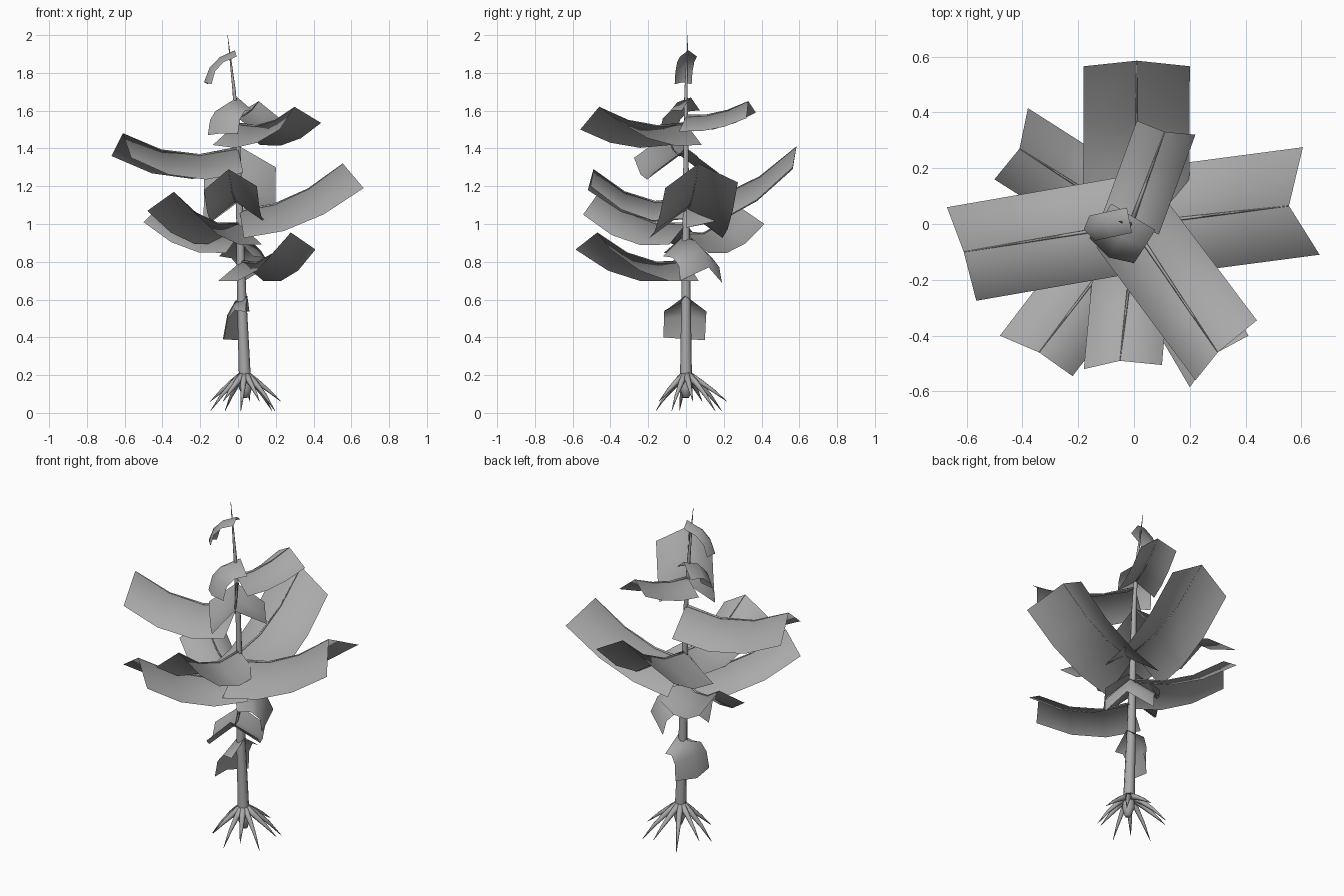
import bpy, bmesh, math
from mathutils import Vector

cube = bpy.data.objects.get("Cube")
if cube:
    bpy.data.objects.remove(cube, do_unlink=True)

grey = bpy.data.materials.new("plain grey")
grey.use_nodes = True
colour = (0.4, 0.4, 0.4, 1)
grey.diffuse_color = colour
grey.node_tree.nodes["Principled BSDF"].inputs["Base Color"].default_value = colour


def finish(name, bm):
    """Turn a bmesh into a smooth shaded object."""
    for face in bm.faces:
        face.smooth = True
    mesh = bpy.data.meshes.new(name)
    bm.to_mesh(mesh)
    bm.free()
    mesh.materials.append(grey)
    obj = bpy.data.objects.new(name, mesh)
    bpy.context.collection.objects.link(obj)
    return obj


def add_tube(bm, path, radii, sides=6):
    """Sweep a tapering ring along a path and cap the ends."""
    path = [Vector(p) for p in path]
    rings = []
    for i, (p, r) in enumerate(zip(path, radii)):
        tangent = path[min(i + 1, len(path) - 1)] - path[max(i - 1, 0)]
        turn = tangent.to_track_quat('Z', 'Y')
        rings.append([bm.verts.new(p + turn @ Vector((r * math.cos(a), r * math.sin(a), 0)))
                      for a in (math.tau * k / sides for k in range(sides))])
    for low, high in zip(rings, rings[1:]):
        for k in range(sides):
            n = (k + 1) % sides
            bm.faces.new((low[k], low[n], high[n], high[k]))
    bm.faces.new(rings[0][::-1])
    bm.faces.new(rings[-1])


def bezier(a, b, c, t):
    return a * (1 - t) ** 2 + b * 2 * t * (1 - t) + c * t * t


# Stem with the swollen taproot at its foot
stem_path = [(0.045, 0, 0.08), (0.04, 0, 0.13), (0.035, 0, 0.22), (0.02, 0, 0.6), (0.01, 0, 1.0),
             (0, 0, 1.4), (-0.02, 0, 1.7), (-0.055, 0.01, 2.0)]
bm = bmesh.new()
add_tube(bm, stem_path, [0.016, 0.034, 0.031, 0.025, 0.019, 0.013, 0.009, 0.001], 8)
finish("stem", bm)


def stem_point(z):
    for p, q in zip(stem_path, stem_path[1:]):
        if p[2] <= z <= q[2]:
            return Vector(p).lerp(Vector(q), (z - p[2]) / (q[2] - p[2]))


# Roots fanning out around the foot, longest at the back
ROOTS = 10
for i in range(ROOTS):
    angle = math.tau * (i + 0.3) / ROOTS
    out = Vector((math.cos(angle), math.sin(angle), 0))
    reach = 0.19 + 0.03 * math.sin(angle)
    start = stem_point(0.21)
    end = start + out * reach + Vector((0, 0, -0.15 - 0.05 * (i % 2)))
    middle = start + out * reach * 0.5 + Vector((0, 0, -0.06))
    path = [bezier(start, middle, end, t / 3) for t in range(4)]
    bm = bmesh.new()
    add_tube(bm, path, [0.022, 0.016, 0.01, 0.001])
    finish(f"root_{i + 1}", bm)


def leaf(name, base, bend, bend_z, tip, left, right, steps=3):
    """Roof-folded blade along a curved midrib; returns the midrib points."""
    tip, left, right = Vector(tip), Vector(left), Vector(right)
    control = base.lerp(tip, bend)
    control.z = bend_z
    out = Vector((tip.x - base.x, tip.y - base.y, 0)).normalized()
    side = Vector((-out.y, out.x, 0))
    half = (left - right).dot(side) / 2
    drop = Vector((0, 0, -half * 0.74))
    bm = bmesh.new()
    rows, ridge = [], []
    for i in range(steps + 1):
        t = i / steps
        mid = bezier(base, control, tip, t)
        to_left = (drop + side * half).lerp(left - tip, t)
        to_right = (drop - side * half).lerp(right - tip, t)
        ridge.append(mid)
        rows.append([bm.verts.new(p) for p in (mid + to_left, mid, mid + to_right)])
    for a, b in zip(rows, rows[1:]):
        for k in range(2):
            bm.faces.new((a[k], a[k + 1], b[k + 1], b[k]))
    finish(name, bm)
    return ridge


# Large rising leaves: the midrib sags halfway out and carries a thin rib
RISING = {
    "back_leaf": (1.12, 1.12, (0.01, 0.585, 1.41), (-0.18, 0.565, 1.29), (0.2, 0.565, 1.3)),
    "right_side_leaf": (1.4, 1.3, (-0.61, -0.1, 1.48), (-0.565, -0.275, 1.35), (-0.67, 0.06, 1.36)),
    "upper_front_leaf": (1.53, 1.48, (0.3, -0.46, 1.62), (0.44, -0.345, 1.535), (0.22, -0.56, 1.5)),
    "upper_back_leaf": (1.57, 1.56, (0.11, 0.33, 1.65), (0.01, 0.37, 1.59), (0.22, 0.32, 1.56)),
    "left_side_leaf": (1.07, 1.08, (0.555, 0.065, 1.32), (0.605, 0.275, 1.22), (0.665, -0.11, 1.19)),
    "front_right_leaf": (1.0, 0.96, (-0.34, -0.46, 1.17), (-0.22, -0.545, 1.05), (-0.48, -0.4, 1.07)),
    "front_leaf": (1.13, 1.06, (-0.05, -0.49, 1.29), (0.1, -0.505, 1.2), (-0.18, -0.52, 1.18)),
    "lower_front_leaf": (0.8, 0.75, (0.28, -0.47, 0.955), (0.41, -0.4, 0.865), (0.2, -0.585, 0.865)),
    "back_right_leaf": (0.95, 0.91, (-0.41, 0.27, 1.1), (-0.5, 0.16, 1.01), (-0.38, 0.415, 1.0)),
}
for name, (z, sag, *ends) in RISING.items():
    ridge = leaf(name, stem_point(z), 0.5, sag, *ends)
    bm = bmesh.new()
    add_tube(bm, ridge, [0.009, 0.006, 0.004, 0.001], 4)
    finish(name + "_midrib", bm)

# Small drooping leaves: they start just behind the stem, go out and hang down
DROOPING = {
    "lowest_leaf": (0.62, 0.62, (-0.08, 0.01, 0.39), (-0.07, -0.12, 0.4), (0, 0.1, 0.385)),
    "low_back_leaf": (0.93, 0.93, (0.15, 0.12, 0.77), (0.02, 0.19, 0.69), (0.18, -0.03, 0.7)),
    "high_front_leaf": (1.67, 1.66, (-0.09, -0.12, 1.48), (0, -0.14, 1.48), (-0.16, -0.05, 1.47)),
    "top_leaf": (1.92, 1.88, (-0.18, -0.02, 1.75), (-0.14, -0.06, 1.74), (-0.16, 0.03, 1.74)),
}
for name, (z, crest, tip, *corners) in DROOPING.items():
    base = stem_point(z)
    base -= Vector((tip[0] - base.x, tip[1] - base.y, 0)).normalized() * 0.03
    leaf(name, base, 0.85, crest, tip, *corners)
